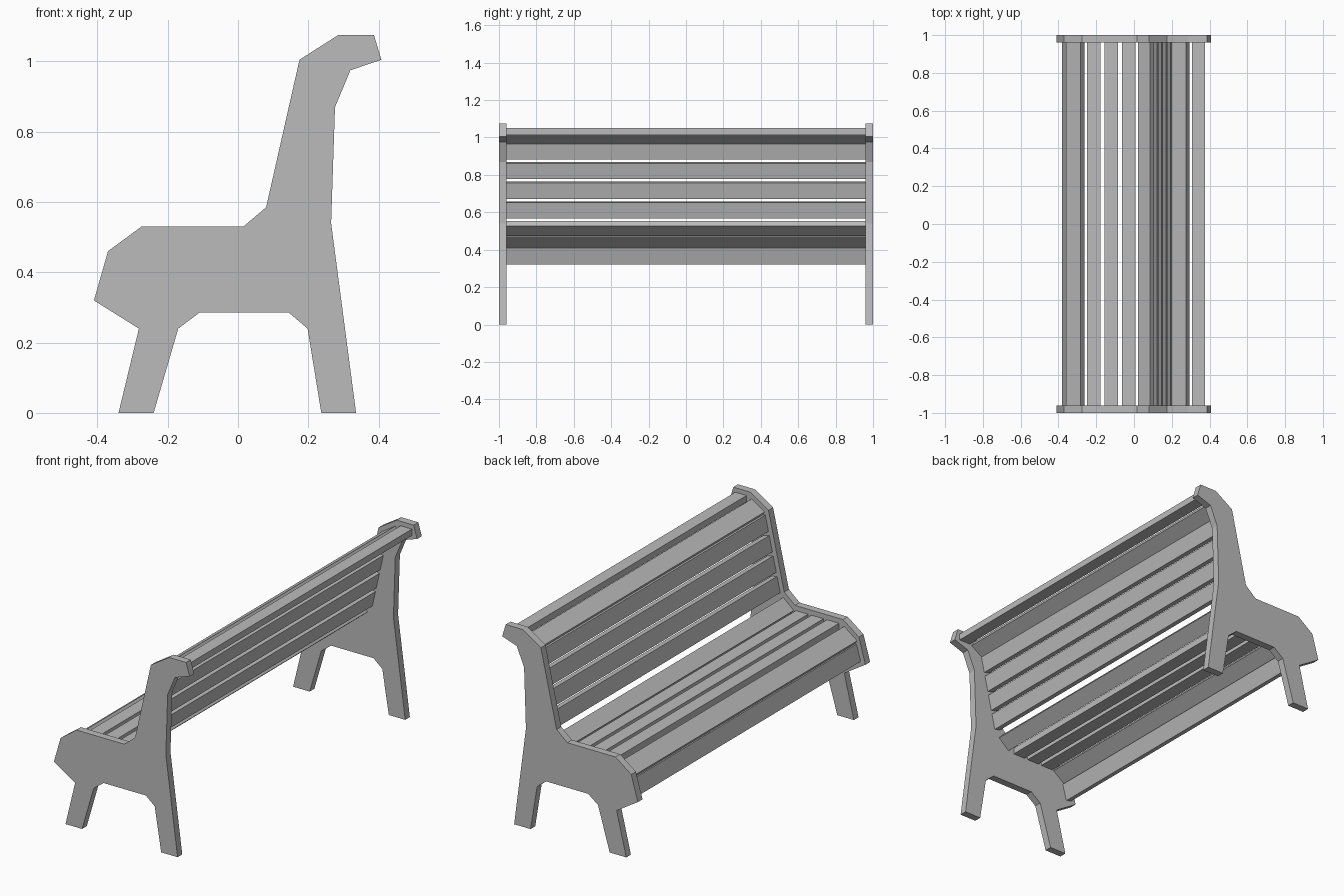
import bpy
import bmesh
from mathutils import Vector

cube = bpy.data.objects.get("Cube")
if cube:
    bpy.data.objects.remove(cube, do_unlink=True)

HALF = 1.0       # half length of the bench
PANEL = 0.04     # end panel thickness
SLAT = 0.035     # slat thickness

gray = bpy.data.materials.new("plain_gray")
gray.use_nodes = True
color = (0.5, 0.5, 0.5, 1)
gray.diffuse_color = color
gray.node_tree.nodes["Principled BSDF"].inputs["Base Color"].default_value = color


def extrude_profile(name, points, y0, y1):
    """Extrude an x-z outline from y0 to y1."""
    bm = bmesh.new()
    face = bm.faces.new([bm.verts.new((x, y0, z)) for x, z in points])
    ext = bmesh.ops.extrude_face_region(bm, geom=[face])
    verts = [v for v in ext["geom"] if isinstance(v, bmesh.types.BMVert)]
    bmesh.ops.translate(bm, verts=verts, vec=(0, y1 - y0, 0))
    bmesh.ops.recalc_face_normals(bm, faces=bm.faces)
    mesh = bpy.data.meshes.new(name)
    bm.to_mesh(mesh)
    bm.free()
    mesh.materials.append(gray)
    obj = bpy.data.objects.new(name, mesh)
    bpy.context.collection.objects.link(obj)


def slat(name, start, end):
    """Plank whose sitting face runs from start to end in x-z."""
    a, b = Vector(start), Vector(end)
    d = (b - a).normalized()
    inward = Vector((d.y, -d.x)) * SLAT
    extrude_profile(name, [a, b, b + inward, a + inward], PANEL - HALF, HALF - PANEL)


# End panels with legs, seat side and backrest in one outline
outline = [
    (-0.34, 0), (-0.24, 0), (-0.17, 0.24), (-0.11, 0.285), (0.145, 0.285),
    (0.198, 0.24), (0.237, 0), (0.336, 0), (0.265, 0.54), (0.276, 0.87),
    (0.32, 0.975), (0.408, 1.005), (0.387, 1.075), (0.285, 1.075),
    (0.175, 1.005), (0.08, 0.585), (0.015, 0.53), (-0.275, 0.53),
    (-0.37, 0.46), (-0.41, 0.32), (-0.282, 0.24),
]
extrude_profile("right_end_panel", outline, -HALF, PANEL - HALF)
extrude_profile("left_end_panel", outline, HALF - PANEL, HALF)

# Seat slats
slat("seat_front_slat", (-0.381, 0.33), (-0.356, 0.418))
slat("seat_front_corner_slat", (-0.36, 0.437), (-0.282, 0.495))
for i in range(3):
    x = -0.25 + 0.093 * i
    slat(f"seat_slat_{i + 1}", (x, 0.503), (x + 0.073, 0.503))
slat("seat_back_corner_slat", (0.022, 0.5), (0.086, 0.554))

# Backrest slats follow the slope of the panel
for i in range(4):
    low = 0.575 + 0.105 * i
    high = low + 0.084
    slat(f"back_slat_{i + 1}", *[(0.106 + (z - 0.585) * 0.226, z) for z in (low, high)])

# Top rail
slat("top_corner_slat", (0.198, 0.99), (0.276, 1.04))
slat("top_rail_slat", (0.308, 1.05), (0.376, 1.05))
